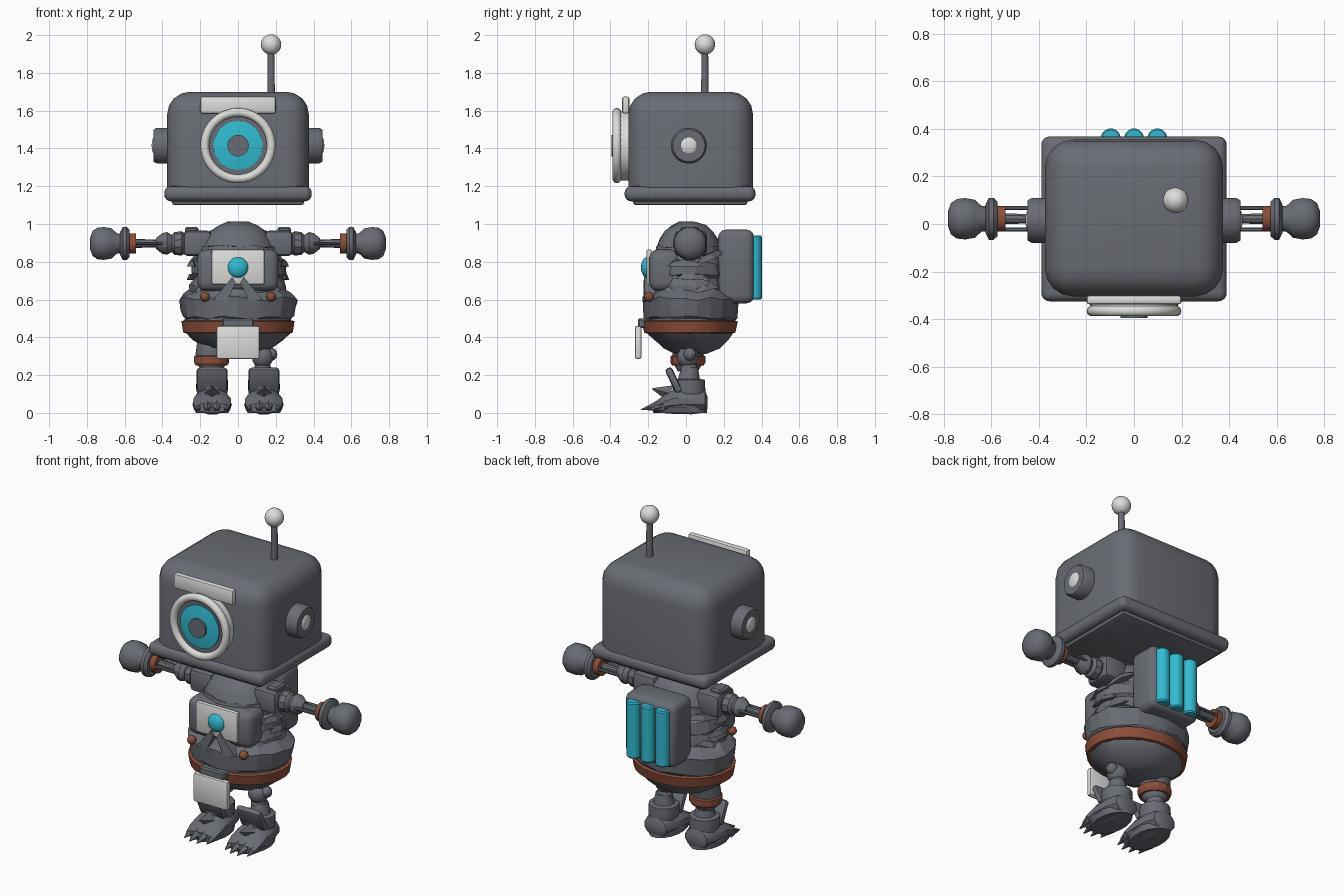
import bpy, bmesh, math, random
from mathutils import Vector, Matrix

if "Cube" in bpy.data.objects:
    bpy.data.objects.remove(bpy.data.objects["Cube"])

random.seed(4)


def material(name, rgb):
    m = bpy.data.materials.new(name)
    m.diffuse_color = (*rgb, 1)
    m.use_nodes = True
    m.node_tree.nodes["Principled BSDF"].inputs["Base Color"].default_value = m.diffuse_color
    return m


GREY = material("slate grey", (0.14, 0.15, 0.172))
PALE = material("pale grey", (0.72, 0.72, 0.70))
TEAL = material("teal", (0.03, 0.50, 0.64))
BROWN = material("rust brown", (0.26, 0.075, 0.042))


def finish(name, bm, mat, smooth=35):
    bmesh.ops.recalc_face_normals(bm, faces=bm.faces)
    me = bpy.data.meshes.new(name)
    bm.to_mesh(me)
    bm.free()
    me.materials.append(mat)
    ob = bpy.data.objects.new(name, me)
    bpy.context.collection.objects.link(ob)
    if smooth:
        bpy.ops.object.select_all(action='DESELECT')
        ob.select_set(True)
        bpy.context.view_layer.objects.active = ob
        bpy.ops.object.shade_smooth_by_angle(angle=math.radians(smooth))
    return ob


def box(name, lo, hi, mat, bevel=0.0, seg=3, keep_bottom=False, pitch=0.0):
    """Box between two corners, with rounded edges; pitch turns it about x."""
    bm = bmesh.new()
    lo, hi = Vector(lo), Vector(hi)
    mid = (lo + hi) / 2
    bmesh.ops.create_cube(bm, size=1, matrix=Matrix.Diagonal((*(hi - lo), 1)))
    if bevel:
        zmin = min(v.co.z for v in bm.verts)
        edges = [e for e in bm.edges if not (keep_bottom and all(
            abs(v.co.z - zmin) < 1e-5 for v in e.verts))]
        bmesh.ops.bevel(bm, geom=edges, offset=bevel, segments=seg,
                        profile=0.5, affect='EDGES', clamp_overlap=True)
    bm.transform(Matrix.Translation(mid) @ Matrix.Rotation(pitch, 4, 'X'))
    return finish(name, bm, mat)


def ball(name, c, r, mat, scale=(1, 1, 1), u=20, v=12):
    bm = bmesh.new()
    bmesh.ops.create_uvsphere(bm, u_segments=u, v_segments=v, radius=r)
    bm.transform(Matrix.Translation(c) @ Matrix.Diagonal((*scale, 1)))
    return finish(name, bm, mat)


def loft(name, rings, mat, axis='z', n=20, noise=0.0, smooth=35):
    """Skin ellipses; ring = (position, radius a, radius b, centre a, centre b).
    (a, b) is (x, y) along z, (x, z) along y, and (y, z) along x."""
    bm = bmesh.new()
    loops = []
    for p, ra, rb, ca, cb in rings:
        loop = []
        for i in range(n):
            t = 2 * math.pi * (i + 0.5) / n
            k = 1 + random.uniform(-noise, noise)
            a, b = ca + ra * k * math.cos(t), cb + rb * k * math.sin(t)
            q = p + random.uniform(-noise, noise) * 0.5
            loop.append(bm.verts.new(
                {'z': (a, b, q), 'y': (a, q, b), 'x': (q, a, b)}[axis]))
        loops.append(loop)
    for A, B in zip(loops, loops[1:]):
        for i in range(n):
            j = (i + 1) % n
            bm.faces.new((A[i], A[j], B[j], B[i]))
    bm.faces.new(loops[0])
    bm.faces.new(loops[-1])
    return finish(name, bm, mat, smooth)


def turned(name, prof, a, b, mat, axis, n=24, smooth=35):
    """Round part from (position, radius) pairs about a centre line."""
    return loft(name, [(p, r, r, a, b) for p, r in prof], mat, axis, n, 0, smooth)


def torus(name, c, R, r, mat, depth=1.0):
    """Ring facing -y."""
    bm = bmesh.new()
    N, M = 40, 10
    g = [[bm.verts.new((c[0] + (R + r * math.cos(q)) * math.cos(t),
                        c[1] + r * depth * math.sin(q),
                        c[2] + (R + r * math.cos(q)) * math.sin(t)))
          for q in (2 * math.pi * j / M for j in range(M))]
         for t in (2 * math.pi * i / N for i in range(N))]
    for i in range(N):
        for j in range(M):
            k, l = (i + 1) % N, (j + 1) % M
            bm.faces.new((g[i][j], g[k][j], g[k][l], g[i][l]))
    return finish(name, bm, mat, 60)


# --- head ---
box("head_shell", (-0.375, -0.305, 1.15), (0.375, 0.355, 1.70), GREY, 0.12, 4, True)
box("head_rim", (-0.39, -0.325, 1.12), (0.39, 0.368, 1.20), GREY, 0.035, 4)
box("head_base", (-0.35, -0.28, 1.10), (0.35, 0.325, 1.14), GREY, 0.015, 2)
turned("antenna_stem", [(1.68, 0.021), (1.92, 0.018)], 0.175, 0.10, GREY, 'z', 12)
ball("antenna_ball", (0.175, 0.10, 1.95), 0.054, PALE)
box("brow_plate", (-0.2, -0.338, 1.585), (0.2, -0.30, 1.675), PALE, 0.012, 2)
turned("eye_housing", [(-0.29, 0.185), (-0.35, 0.185)], 0, 1.415, PALE, 'y', 40)
torus("eye_ring", (0, -0.366, 1.415), 0.176, 0.023, PALE)
turned("eye_socket", [(-0.34, 0.16), (-0.362, 0.16)], 0, 1.415, GREY, 'y', 40)
turned("eye_iris", [(-0.355, 0.13), (-0.37, 0.13), (-0.382, 0.06)], 0, 1.415, TEAL, 'y', 40)
turned("eye_pupil", [(-0.36, 0.057), (-0.395, 0.057)], 0, 1.415, GREY, 'y', 24)

for s, side in ((1, "right"), (-1, "left")):
    def limb(name, prof, mat, n=16, y=0.022, z=0.897, smooth=35):
        turned(side + "_" + name, [(s * p, r) for p, r in prof], y, z, mat, 'x', n, smooth)

    # ear caps
    limb("ear", [(0.36, 0.095), (0.43, 0.095), (0.447, 0.085)], GREY, 28, 0.015, 1.415)
    ball(side + "_ear_light", (s * 0.437, 0.015, 1.415), 0.05, PALE, (0.4, 1, 1))

    # arms: shoulder, joints, rods, cuff, hand
    box(side + "_shoulder", (min(s * 0.14, s * 0.29), -0.06, 0.83),
        (max(s * 0.14, s * 0.29), 0.11, 0.965), GREY, 0.025, 2)
    box(side + "_shoulder_tab", (s * 0.245 - 0.035, -0.03, 0.94),
        (s * 0.245 + 0.035, 0.07, 0.985), GREY, 0.01, 1)
    limb("elbow", [(0.26, 0.04), (0.30, 0.065), (0.335, 0.06), (0.35, 0.045),
                   (0.375, 0.06), (0.40, 0.055), (0.435, 0.028)], GREY, 10)
    limb("forearm", [(0.42, 0.02), (0.55, 0.024)], GREY, 10)
    for k, dy in enumerate((-0.045, 0.045)):
        limb("forearm_rod_%d" % (k + 1), [(0.38, 0.009), (0.55, 0.009)], GREY, 8, 0.022 + dy)
    limb("cuff", [(0.54, 0.055), (0.58, 0.055)], BROWN)
    limb("wrist_flange", [(0.575, 0.075), (0.59, 0.09), (0.61, 0.09), (0.625, 0.06)], GREY)
    limb("hand", [(0.60, 0.055), (0.64, 0.055), (0.67, 0.083), (0.71, 0.09),
                  (0.745, 0.086), (0.77, 0.068), (0.783, 0.03)], GREY, 12, smooth=50)

    # boots: foot, heel cuff, tongue, claws
    x = s * 0.137
    loft(side + "_foot", [(0.113, 0.05, 0.035, x, 0.055), (0.10, 0.075, 0.06, x, 0.06),
                          (0.03, 0.095, 0.075, x, 0.065), (-0.06, 0.102, 0.068, x, 0.06),
                          (-0.12, 0.104, 0.048, x, 0.045), (-0.17, 0.095, 0.026, x, 0.027)],
         GREY, 'y', 12)
    loft(side + "_sole", [(0.0, 0.088, 0.145, x, -0.03), (0.03, 0.1, 0.15, x, -0.037),
                          (0.06, 0.085, 0.13, x, -0.02)], GREY, 'z', 16)
    loft(side + "_boot_shaft", [(0.09, 0.08, 0.085, x, 0.02), (0.13, 0.088, 0.09, x, 0.015),
                                (0.175, 0.086, 0.088, x, 0.015), (0.18, 0.06, 0.06, x, 0.015),
                                (0.24, 0.045, 0.045, x, 0.02)], GREY, 'z', 12)
    box(side + "_boot_tongue", (x - 0.082, -0.085, 0.10), (x + 0.082, -0.045, 0.245),
        GREY, 0.018, 2, pitch=0.45)
    bm = bmesh.new()
    for c in (-0.075, -0.025, 0.025, 0.075):
        far = -0.20 if abs(c) < 0.05 else -0.175
        bmesh.ops.create_cone(bm, cap_ends=True, segments=5, radius1=0.032, radius2=0.002,
                              depth=0.10, matrix=Matrix.Translation((x + c, far + 0.01, 0.027))
                              @ Matrix.Rotation(math.radians(102), 4, 'X'))
    # instep spike
    bmesh.ops.create_cone(bm, cap_ends=True, segments=4, radius1=0.045, radius2=0.003, depth=0.1,
                          matrix=Matrix.Translation((x, -0.13, 0.115))
                          @ Matrix.Rotation(math.radians(75), 4, 'X'))
    for v in bm.verts:
        v.co.z = max(v.co.z, 0.003)
    finish(side + "_claws", bm, GREY, 0)

    # jacket studs and lapels
    ball(side + "_stud", (s * 0.175, -0.195, 0.615), 0.026, BROWN, u=12, v=8)
    bm = bmesh.new()
    flap = [bm.verts.new(p) for p in ((s * 0.03, -0.222, 0.72), (s * 0.13, -0.215, 0.60),
                                      (s * 0.06, -0.225, 0.585), (s * 0.012, -0.225, 0.69))]
    f = bm.faces.new(flap)
    ext = bmesh.ops.extrude_face_region(bm, geom=[f])['geom']
    bmesh.ops.translate(bm, vec=(0, 0.06, 0),
                        verts=[g for g in ext if isinstance(g, bmesh.types.BMVert)])
    finish(side + "_lapel", bm, GREY, 0)

# --- legs: a trouser leg with a band, and a jointed metal leg ---
loft("trouser_leg", [(0.22, 0.055, 0.055, -0.14, 0.01), (0.26, 0.08, 0.08, -0.14, 0.01),
                     (0.31, 0.088, 0.085, -0.14, 0.01), (0.37, 0.09, 0.09, -0.13, 0.02)], GREY, n=12)
loft("trouser_band", [(0.25, 0.085, 0.083, -0.14, 0.01), (0.265, 0.094, 0.092, -0.14, 0.01),
                      (0.298, 0.094, 0.092, -0.14, 0.01), (0.305, 0.085, 0.085, -0.14, 0.01)],
     BROWN, n=14, smooth=25)
turned("metal_shin", [(0.17, 0.035), (0.26, 0.03), (0.36, 0.045)], 0.13, 0.015, GREY, 'z', 12)
ball("metal_knee", (0.13, 0.01, 0.295), 0.058, GREY, u=14, v=8)
ball("metal_knee_cap", (0.175, 0.02, 0.31), 0.035, GREY, u=10, v=8)
ball("metal_ankle", (0.13, 0.015, 0.235), 0.045, GREY, u=12, v=8)

# --- body: pelvis, belt, wrinkled jacket ---
loft("pelvis", [(0.315, 0.10, 0.09, 0, 0.03), (0.345, 0.18, 0.15, 0, 0.03),
                (0.39, 0.245, 0.20, 0, 0.025), (0.43, 0.285, 0.235, 0, 0.02),
                (0.50, 0.285, 0.24, 0, 0.02)], GREY, noise=0.01)
loft("belt", [(0.42, 0.27, 0.225, 0, 0.02), (0.425, 0.292, 0.243, 0, 0.02),
              (0.485, 0.301, 0.256, 0, 0.02), (0.49, 0.285, 0.24, 0, 0.02)], BROWN, n=28)
loft("jacket_skirt", [(0.485, 0.27, 0.23, 0, 0.025), (0.505, 0.295, 0.245, 0, 0.025),
                      (0.55, 0.303, 0.25, 0, 0.025), (0.605, 0.315, 0.252, 0, 0.025),
                      (0.625, 0.29, 0.225, 0, 0.025), (0.66, 0.235, 0.19, 0, 0.02)],
     GREY, n=22, noise=0.022, smooth=15)
loft("jacket_body", [(0.60, 0.25, 0.20, 0, 0.02), (0.67, 0.258, 0.20, 0, 0.02),
                     (0.72, 0.235, 0.19, 0, 0.02), (0.735, 0.255, 0.20, 0, 0.02),
                     (0.80, 0.25, 0.195, 0, 0.015), (0.815, 0.22, 0.185, 0, 0.015),
                     (0.88, 0.21, 0.175, 0, 0.015)], GREY, n=20, noise=0.025, smooth=15)
loft("jacket_collar", [(0.86, 0.21, 0.18, 0, 0.015), (0.92, 0.185, 0.155, 0, 0.015),
                       (0.96, 0.15, 0.13, 0, 0.015), (0.99, 0.11, 0.095, 0, 0.015),
                       (1.01, 0.055, 0.05, 0, 0.015)], GREY, n=16, noise=0.01)

# cloth folds round the jacket
bm = bmesh.new()
for s in (-1, 1):
    for ang, z in ((-35, 0.65), (-8, 0.79), (5, 0.72), (22, 0.66), (35, 0.83)):
        t = math.radians(ang)
        m = (Matrix.Translation((s * 0.245 * math.cos(t), 0.02 + 0.19 * math.sin(t), z))
             @ Matrix.Rotation(t if s > 0 else math.pi - t, 4, 'Z')
             @ Matrix.Rotation(random.uniform(-0.35, 0.35), 4, 'X')
             @ Matrix.Diagonal((0.04, 0.14, 0.03, 1)))
        bmesh.ops.create_cone(bm, cap_ends=True, segments=4, radius1=0.7, radius2=0.35,
                              depth=1, matrix=m)
finish("jacket_folds", bm, GREY, 0)

# --- chest unit and belt plate ---
box("chest_box", (-0.215, -0.195, 0.645), (0.215, -0.03, 0.865), GREY, 0.045, 3)
box("chest_plate", (-0.14, -0.21, 0.68), (0.14, -0.18, 0.865), PALE, 0.01, 2)
ball("chest_lamp", (0, -0.205, 0.77), 0.055, TEAL, (1, 0.6, 1))
box("belt_tab", (-0.085, -0.255, 0.45), (0.085, -0.20, 0.50), GREY, 0.008, 1)
box("belt_plate", (-0.115, -0.27, 0.285), (0.115, -0.235, 0.46), PALE, 0.012, 2)

# --- backpack with three tubes ---
box("backpack", (-0.17, 0.17, 0.58), (0.17, 0.36, 0.97), GREY, 0.04, 3)
for i in (-1, 0, 1):
    turned("pack_tube_%d" % (i + 2), [(0.60, 0.036), (0.608, 0.042), (0.932, 0.042), (0.94, 0.036)],
           i * 0.098, 0.36, TEAL, 'z', 16)
